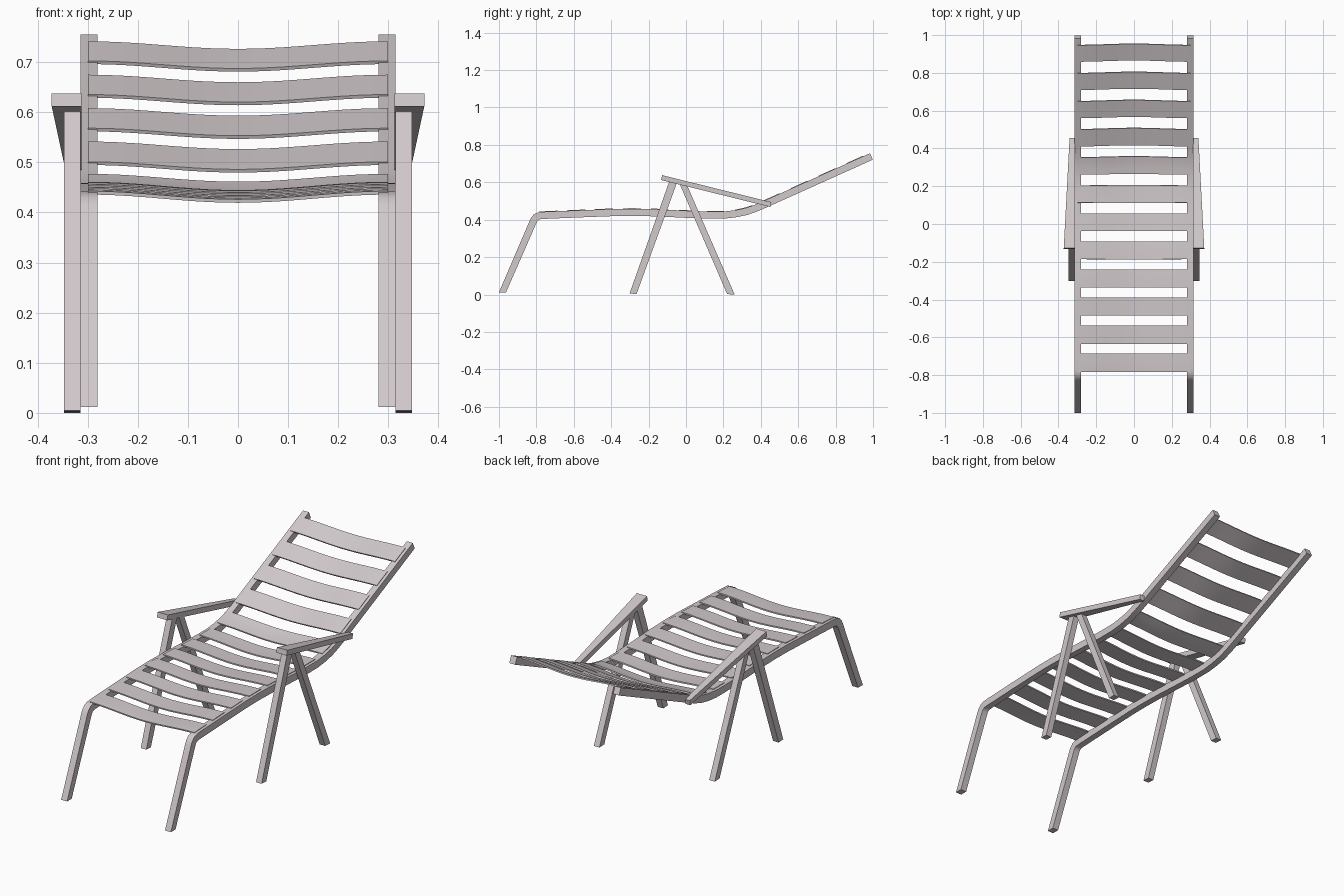
import bpy, math
from mathutils import Vector

if "Cube" in bpy.data.objects:
    bpy.data.objects.remove(bpy.data.objects["Cube"])

wood = bpy.data.materials.new("pale grey wood")
wood.diffuse_color = (0.64, 0.585, 0.60, 1)
wood.use_nodes = True
wood.node_tree.nodes["Principled BSDF"].inputs["Base Color"].default_value = wood.diffuse_color


def make(name, verts, faces):
    me = bpy.data.meshes.new(name)
    me.from_pydata(verts, [], faces)
    me.materials.append(wood)
    ob = bpy.data.objects.new(name, me)
    bpy.context.collection.objects.link(ob)
    return ob


def smooth(ob, deg=25):
    bpy.ops.object.select_all(action='DESELECT')
    ob.select_set(True)
    bpy.context.view_layer.objects.active = ob
    bpy.ops.object.shade_smooth_by_angle(angle=math.radians(deg))


def prism(name, outline, x0, x1):
    """Extrude a y-z outline (clockwise seen from +x) from x0 to x1."""
    n = len(outline)
    v = [(x0, y, z) for y, z in outline] + [(x1, y, z) for y, z in outline]
    f = [tuple(range(n)), tuple(range(2 * n - 1, n - 1, -1))]
    f += [(i, i + n, (i + 1) % n + n, (i + 1) % n) for i in range(n)]
    return make(name, v, f)


# Rail centre line: foot, knee, seat, bend, backrest
path = [Vector(p) for p in [
    (-.981, .012), (-.818, .388), (-.811, .402), (-.800, .414), (-.785, .4205),
    (-.765, .423), (-.55, .432), (-.38, .4385), (-.28, .4395), (-.15, .4365),
    (0, .429), (.12, .4245), (.20, .4245), (.26, .431), (.32, .443),
    (.37, .460), (.42, .4815), (.991, .738)]]
HALF = .019


def sides(pts, half):
    up, low = [], []
    for i, p in enumerate(pts):
        a = (p - pts[i - 1]).normalized() if i else None
        b = (pts[i + 1] - p).normalized() if i < len(pts) - 1 else None
        a, b = a or b, b or a
        t = (a + b).normalized()
        n = Vector((-t.y, t.x)) * half / max(t.dot(a), .3)
        if i == 0:                      # foot is cut level with the floor
            n = Vector((-half, 0))
        up.append(p + n)
        low.append(p - n)
    return up, low


upper, lower = sides(path, HALF)


def mirrored_x(a, b):
    return [("right", a, b), ("left", -b, -a)]


# Long side rails, built as strips of quads
for side, x0, x1 in mirrored_x(.281, .315):
    v, f = [], []
    for u, l in zip(upper, lower):
        v += [(x0, *u), (x1, *u), (x1, *l), (x0, *l)]
    for i in range(len(path) - 1):
        for k in range(4):
            a, b = 4 * i + k, 4 * i + (k + 1) % 4
            f.append((a, b, b + 4, a + 4))
    e = len(v) - 4
    f += [(3, 2, 1, 0), (e, e + 1, e + 2, e + 3)]
    smooth(make(side + "_rail", v, f))


def top_at(y):
    """Height and normal of the rail's upper surface at y."""
    pts = upper[4:]
    for a, b in zip(pts, pts[1:]):
        if y <= b.x or b is pts[-1]:
            d = b - a
            n = Vector((-d.y, d.x)).normalized()
            return Vector((y, a.y + d.y * (y - a.x) / d.x)), n


# Sagging slats
NX, NY, THICK, SAG = 20, 3, .007, .0165
for s in range(12):
    hi = .947 - .1485 * s
    width = .087 + .001 * s
    v, f = [], []
    rows = (NX + 1)
    for layer in (0.003, .003 - THICK):
        for j in range(NY + 1):
            p, n = top_at(hi - width + width * j / NY)
            for i in range(rows):
                u = -1 + 2 * i / NX
                q = p + n * (layer - SAG * (1 + math.cos(math.pi * u)) / 2)
                v.append((.3 * u, q.x, q.y))
    m = rows * (NY + 1)
    for j in range(NY):
        for i in range(NX):
            a = j * rows + i
            f.append((a, a + 1, a + 1 + rows, a + rows))
            f.append((a + m, a + rows + m, a + 1 + rows + m, a + 1 + m))
    rim = [i for i in range(rows)] + [j * rows + NX for j in range(1, NY + 1)]
    rim += [NY * rows + i for i in range(NX - 1, -1, -1)]
    rim += [j * rows for j in range(NY - 1, 0, -1)]
    for a, b in zip(rim, rim[1:] + rim[:1]):
        f.append((b, a, a + m, b + m))
    smooth(make(f"slat_{s + 1}", v, f))

# Splayed legs under the arms, and tapering armrests
for side, x0, x1 in mirrored_x(.315, .347):
    prism(side + "_front_leg", [(-.302, .005), (-.09, .603), (-.050, .593), (-.264, .003)][::-1], x0, x1)
    prism(side + "_rear_leg", [(.220, .002), (-.033, .589), (.008, .579), (.260, 0)][::-1], x0, x1)

    s = 1 if side == "right" else -1
    arm = [(.313, -.133, .612), (.372, -.133, .612), (.341, .451, .468), (.313, .451, .468)]
    v = [(s * x, y, z) for x, y, z in arm] + [(s * x, y + .005, z + .026) for x, y, z in arm]
    f = [(3, 2, 1, 0), (4, 5, 6, 7)] + [(i, (i + 1) % 4, (i + 1) % 4 + 4, i + 4) for i in range(4)]
    make(side + "_armrest", v, f)

# Make all face directions consistent
import bmesh
for ob in bpy.context.collection.objects:
    bm = bmesh.new()
    bm.from_mesh(ob.data)
    bmesh.ops.recalc_face_normals(bm, faces=bm.faces)
    bm.to_mesh(ob.data)
    bm.free()
